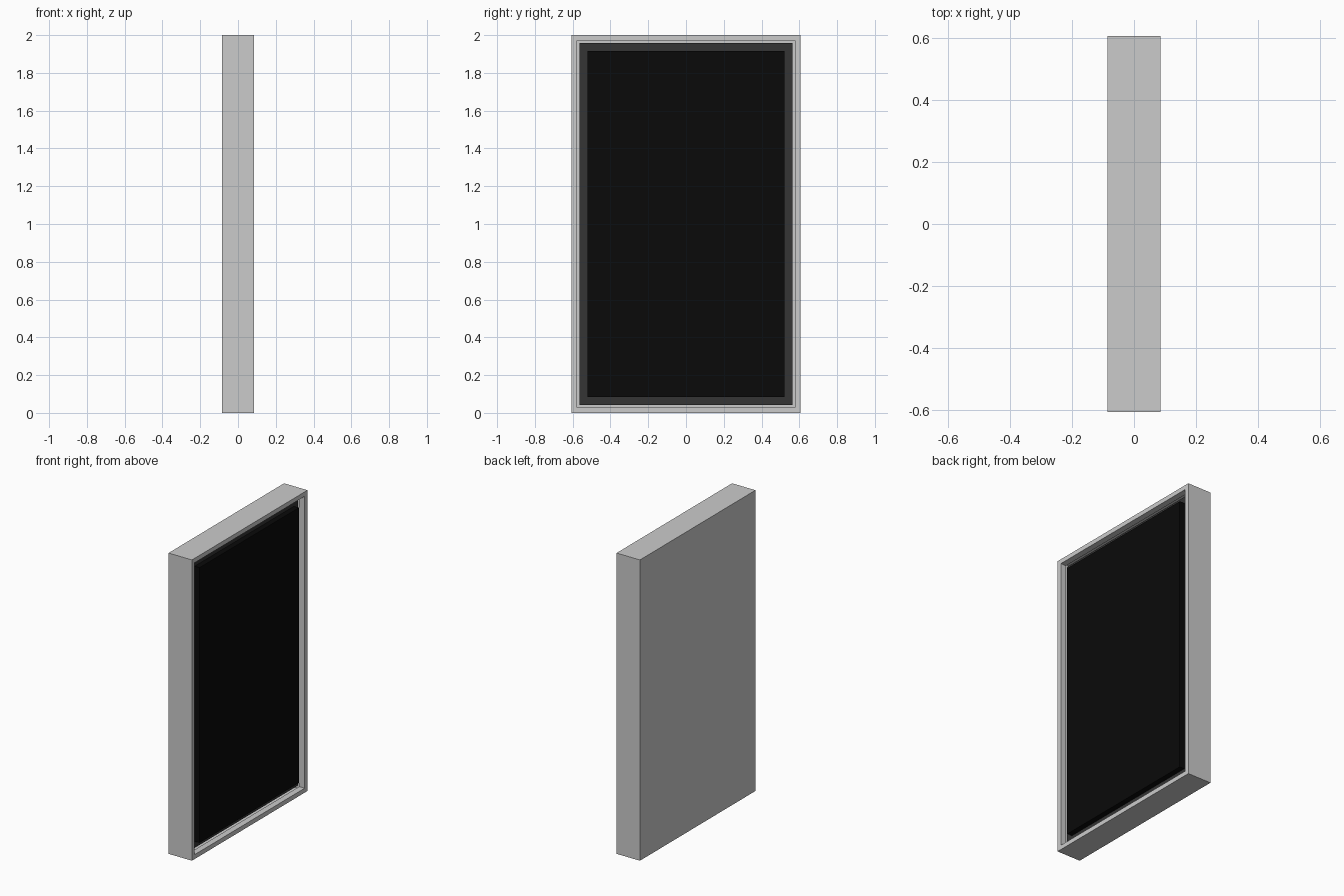
import bpy, bmesh
from mathutils import Vector

if "Cube" in bpy.data.objects:
    bpy.data.objects.remove(bpy.data.objects["Cube"])

X, Y, H = 0.086, 0.607, 2.0   # half depth, half width, height
RIM, GAP = 0.042, 0.043       # frame rim width, groove width
DEPTH, SET = 0.04, 0.004      # groove depth, panel setback


def make(name, bm, color=None):
    me = bpy.data.meshes.new(name)
    bm.to_mesh(me)
    bm.free()
    ob = bpy.data.objects.new(name, me)
    bpy.context.collection.objects.link(ob)
    if color is not None:
        mat = bpy.data.materials.new(name + "_colour")
        mat.diffuse_color = (color, color, color, 1)
        mat.use_nodes = True
        mat.node_tree.nodes["Principled BSDF"].inputs["Base Color"].default_value = mat.diffuse_color
        me.materials.append(mat)
    return ob


def box(x0, x1, inset):
    bm = bmesh.new()
    bmesh.ops.create_cube(bm, size=1)
    size = Vector((x1 - x0, 2 * (Y - inset), H - 2 * inset))
    bmesh.ops.scale(bm, vec=size, verts=bm.verts)
    bmesh.ops.translate(bm, vec=((x0 + x1) / 2, 0, H / 2), verts=bm.verts)
    return bm


# Outer casing: box with the +x face inset and pushed in, floor removed
bm = box(-X, X, 0)
face = max(bm.faces, key=lambda f: f.calc_center_median().x)
bmesh.ops.inset_region(bm, faces=[face], thickness=RIM)
ext = bmesh.ops.extrude_discrete_faces(bm, faces=[face])["faces"]
bmesh.ops.translate(bm, vec=(-DEPTH, 0, 0), verts=ext[0].verts)
bmesh.ops.delete(bm, geom=ext, context='FACES_ONLY')
make("casing", bm)

# Dark backing at the bottom of the recess
bm = bmesh.new()
x, y = X - DEPTH, Y - RIM
bm.faces.new([bm.verts.new((x, a * y, H / 2 + b * (H / 2 - RIM)))
              for a, b in ((-1, -1), (1, -1), (1, 1), (-1, 1))])
make("recess_backing", bm, 0.035)

# Black panel standing in the recess
make("front_panel", box(X - DEPTH, X - SET, RIM + GAP), 0.003)
